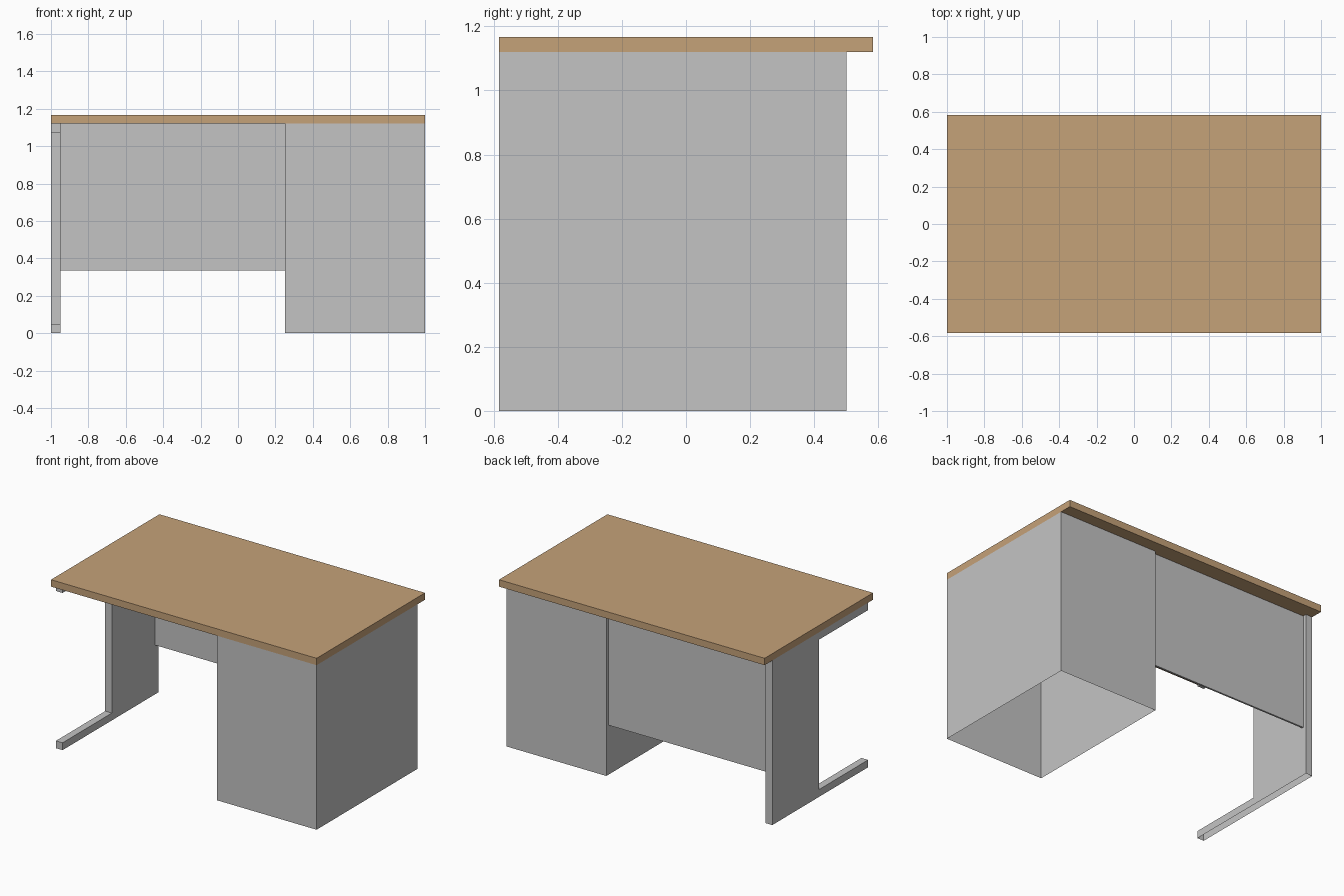
import bpy, bmesh

if "Cube" in bpy.data.objects:
    bpy.data.objects.remove(bpy.data.objects["Cube"])


def material(name, rgb):
    m = bpy.data.materials.new(name)
    m.diffuse_color = (*rgb, 1.0)
    m.use_nodes = True
    m.node_tree.nodes["Principled BSDF"].inputs["Base Color"].default_value = m.diffuse_color
    return m


WOOD = material("light wood", (0.56, 0.36, 0.19))
GREY = material("light grey", (0.55, 0.55, 0.55))

UNDER = 1.12   # underside of the desk top
BACK = 0.5     # rear plane of the supports


def extrude_profile(name, profile, x0, x1, mat, open_ends=False):
    """Extrude a (y, z) outline along x; open_ends drops floor and desk contact faces."""
    bm = bmesh.new()
    face = bm.faces.new([bm.verts.new((x0, y, z)) for y, z in profile])
    geom = bmesh.ops.extrude_face_region(bm, geom=[face])["geom"]
    for v in geom:
        if isinstance(v, bmesh.types.BMVert):
            v.co.x = x1
    bmesh.ops.recalc_face_normals(bm, faces=bm.faces)
    if open_ends:
        hidden = [f for f in bm.faces
                  if all(v.co.z < 0.001 for v in f.verts)
                  or all(v.co.z > UNDER - 0.001 for v in f.verts)]
        bmesh.ops.delete(bm, geom=hidden, context='FACES')
    mesh = bpy.data.meshes.new(name)
    bm.to_mesh(mesh)
    bm.free()
    mesh.materials.append(mat)
    obj = bpy.data.objects.new(name, mesh)
    bpy.context.collection.objects.link(obj)
    return obj


def rect(y0, y1, z0, z1):
    return [(y0, z0), (y1, z0), (y1, z1), (y0, z1)]


# Desk top
extrude_profile("desk_top", rect(-0.583, 0.583, UNDER, 1.167), -1, 1, WOOD)

# Drawer pedestal, an open-bottomed shell
extrude_profile("pedestal", rect(-0.583, BACK, 0, UNDER), 0.25, 1, GREY, True)

# C-shaped side leg: foot, upright panel and top arm
leg = [(-0.53, 0), (BACK, 0), (BACK, UNDER), (-0.53, UNDER),
       (-0.53, 1.07), (0, 1.07), (0, 0.05), (-0.53, 0.05)]
extrude_profile("side_leg", leg, -1, -0.95, GREY, True)

# Rear modesty panel
extrude_profile("modesty_panel", rect(0.463, 0.475, 0.336, UNDER), -0.95, 0.25, GREY)
